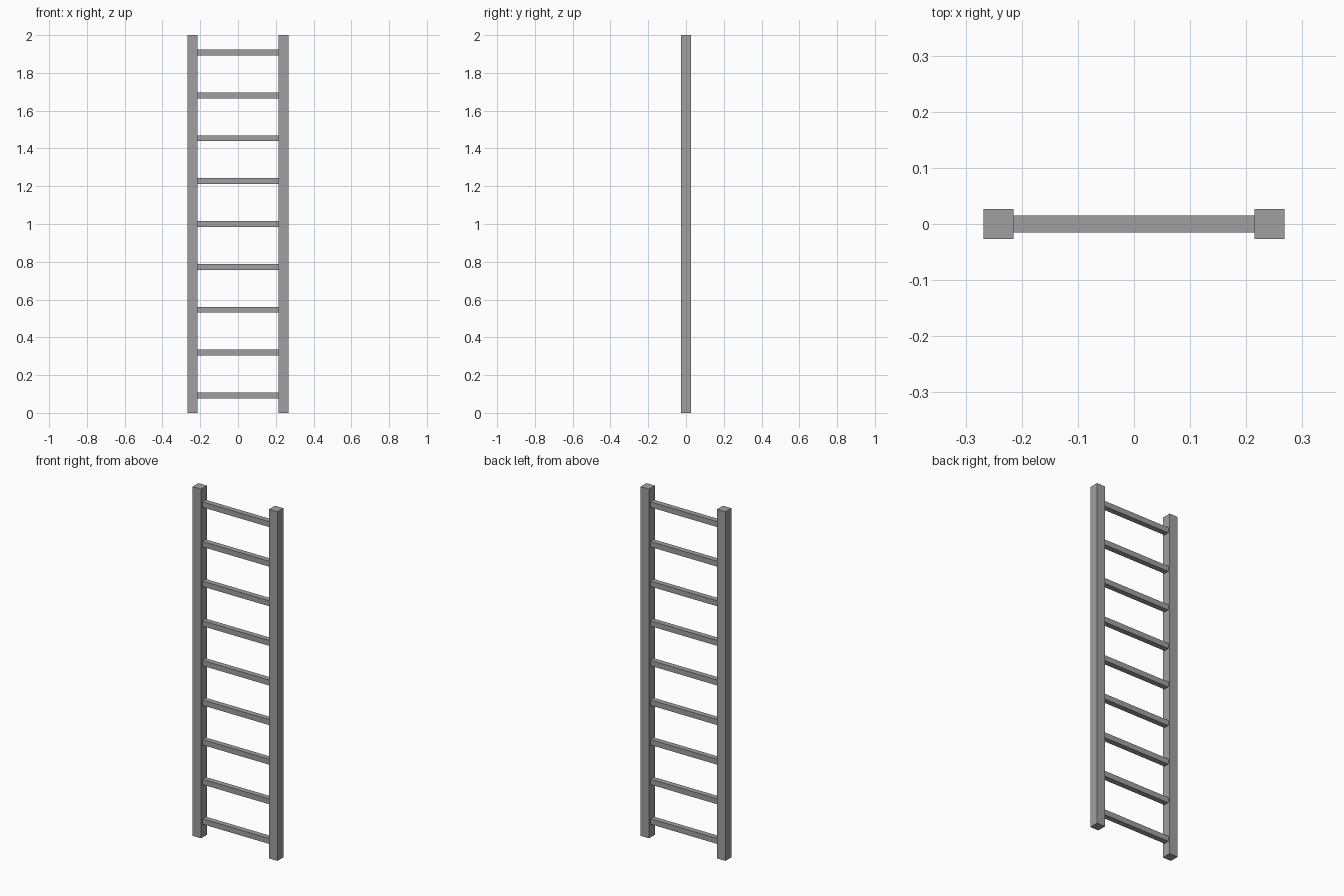
import bpy

if "Cube" in bpy.data.objects:
    bpy.data.objects.remove(bpy.data.objects["Cube"])

HEIGHT = 2.0
HALF_WIDTH = 0.2685     # outer edge of the rails
RAIL = 0.0535           # square rail section
RUNG = 0.031            # square rung section
RUNG_COUNT = 9
FIRST_RUNG, LAST_RUNG = 0.0925, 1.9075

grey = bpy.data.materials.new("plain grey")
grey.diffuse_color = (0.35, 0.35, 0.35, 1.0)
grey.use_nodes = True
grey.node_tree.nodes["Principled BSDF"].inputs["Base Color"].default_value = grey.diffuse_color


def box(name, centre, size):
    bpy.ops.mesh.primitive_cube_add(size=1, location=centre)
    obj = bpy.context.object
    obj.name = name
    obj.scale = size
    bpy.ops.object.transform_apply(location=False, rotation=False, scale=True)
    obj.data.materials.append(grey)
    return obj


# Two upright rails
for side, sign in (("left", -1), ("right", 1)):
    box(f"{side}_rail", (sign * (HALF_WIDTH - RAIL / 2), 0, HEIGHT / 2),
        (RAIL, RAIL, HEIGHT))

# Evenly spaced rungs fitted between the rails
step = (LAST_RUNG - FIRST_RUNG) / (RUNG_COUNT - 1)
for i in range(RUNG_COUNT):
    box(f"rung_{i + 1}", (0, 0, FIRST_RUNG + i * step),
        (2 * (HALF_WIDTH - RAIL), RUNG, RUNG))
